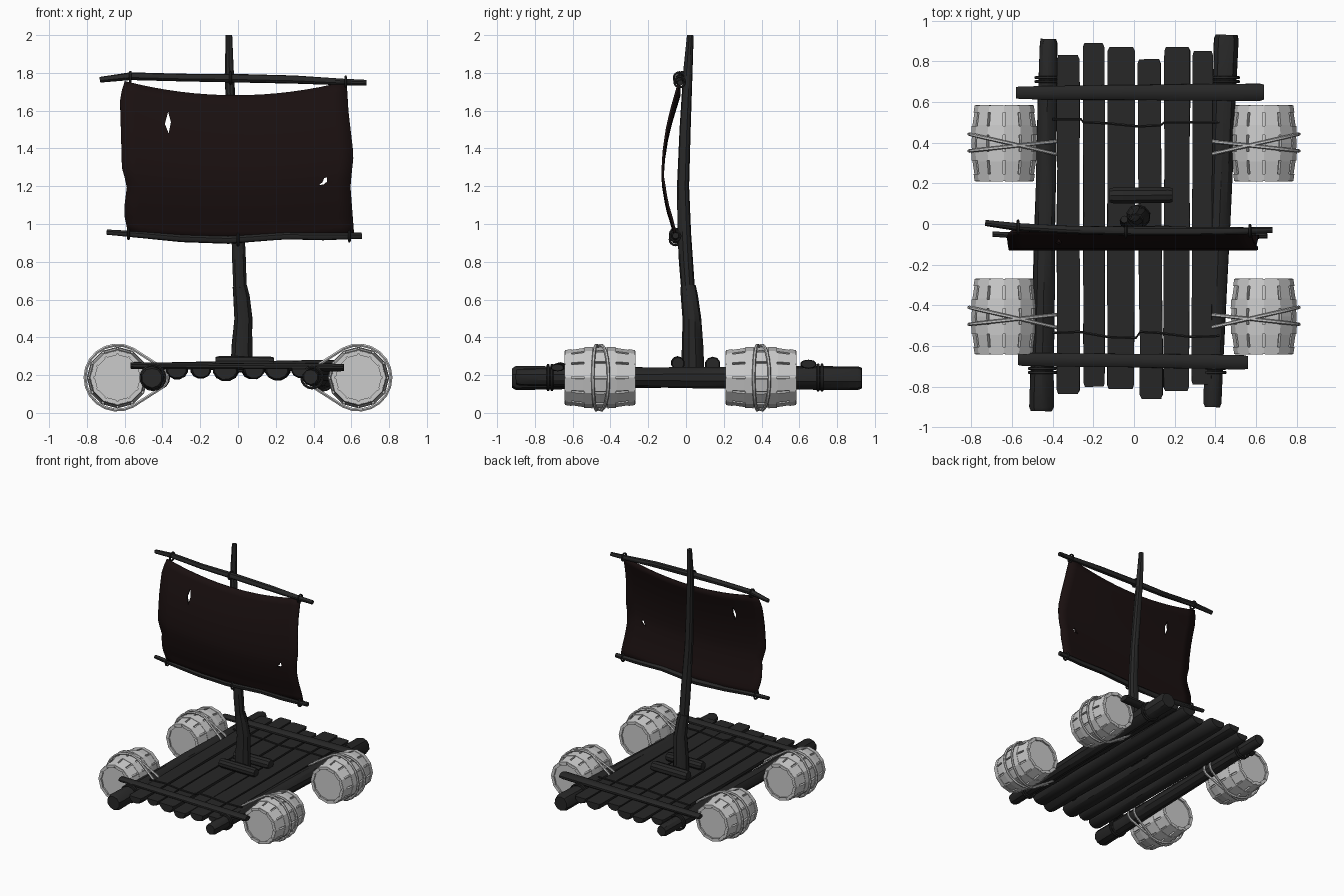
import bpy, bmesh, random
from math import sin, cos, pi, radians
from mathutils import Vector

if "Cube" in bpy.data.objects:
    bpy.data.objects.remove(bpy.data.objects["Cube"])

random.seed(4)
X, Y, Z = Vector((1, 0, 0)), Vector((0, 1, 0)), Vector((0, 0, 1))


def material(name, col):
    m = bpy.data.materials.new(name)
    m.diffuse_color = (*col, 1)
    m.use_nodes = True
    m.node_tree.nodes["Principled BSDF"].inputs["Base Color"].default_value = m.diffuse_color
    return m


WOOD = material("dark_wood", (0.02, 0.02, 0.02))
CLOTH = material("sail_cloth", (0.010, 0.005, 0.005))


def finish(name, bm, mat=None, smooth=True):
    bmesh.ops.recalc_face_normals(bm, faces=bm.faces[:])
    me = bpy.data.meshes.new(name)
    bm.to_mesh(me)
    bm.free()
    ob = bpy.data.objects.new(name, me)
    bpy.context.collection.objects.link(ob)
    if mat:
        me.materials.append(mat)
    if smooth:
        bpy.ops.object.select_all(action='DESELECT')
        ob.select_set(True)
        bpy.context.view_layer.objects.active = ob
        bpy.ops.object.shade_smooth_by_angle(angle=radians(32))
    return ob


def loft(bm, rings, closed=False):
    vs = [[bm.verts.new(p) for p in r] for r in rings]
    n = len(vs[0])
    for a, b in zip(vs, vs[1:] + (vs[:1] if closed else [])):
        for i in range(n):
            bm.faces.new((a[i], a[(i + 1) % n], b[(i + 1) % n], b[i]))
    if not closed:
        bm.faces.new(vs[0])
        bm.faces.new(vs[-1])


def tube(name, pts, radii, n=10, mat=WOOD, up=Z, squash=1, flat=9, wob=0.0, closed=False):
    pts = [Vector(p) for p in pts]
    if not isinstance(radii, (list, tuple)):
        radii = [radii] * len(pts)
    rings, m = [], len(pts)
    for i, (p, r) in enumerate(zip(pts, radii)):
        a = pts[i - 1] if (i or closed) else p
        b = pts[(i + 1) % m] if (i < m - 1 or closed) else p
        t = (b - a).normalized()
        side = t.cross(up).normalized()
        top = side.cross(t)
        ring = []
        for k in range(n):
            q = r * (1 + random.uniform(-wob, wob))
            w = 2 * pi * (k + 0.5) / n
            ring.append(p + side * q * cos(w) + top * min(q * sin(w) * squash, flat * r))
        rings.append(ring)
    bm = bmesh.new()
    loft(bm, rings, closed)
    return finish(name, bm, mat)


def interp(tab, v):
    for (a, p), (b, q) in zip(tab, tab[1:]):
        if v <= b:
            return p + (q - p) * (v - a) / (b - a)
    return tab[-1][1]


def log(name, a, b, ra, rb, steps=6, **kw):
    """Slightly uneven log with worn ends."""
    a, b = Vector(a), Vector(b)
    e = 0.02 / (b - a).length
    ts = [0, e] + [i / steps for i in range(1, steps)] + [1 - e, 1]
    rs = [(ra + (rb - ra) * t) * (0.86 if t in (0, 1) else 1) for t in ts]
    return tube(name, [a.lerp(b, t) for t in ts], rs, **kw)


def ring(name, c, r, axis, thick=0.008):
    u, v = (X, Z) if axis == Y else (Y, Z)
    pts = [Vector(c) + u * r * cos(k * pi / 8) + v * r * sin(k * pi / 8) for k in range(16)]
    tube(name, pts, thick, n=6, up=axis, closed=True)


# deck planks: split logs, flat side up (x back, x front, half width, y front, y back)
for i, (xb, xf, w, yf, yb) in enumerate([
        (-.323, -.323, .058, -.835, .83), (-.198, -.195, .054, -.80, .89),
        (-.062, -.066, .069, -.81, .87), (.075, .085, .058, -.86, .81),
        (.213, .207, .065, -.82, .87), (.338, .332, .051, -.79, .85)]):
    log(f"deck_plank_{i+1}", (xf, yf, .23), (xb, yb, .23), w, w, n=12, flat=0.08, squash=0.9, wob=0.04)

# side logs and cross beams
log("side_log_left", (-.455, -.92, .185), (-.42, .91, .19), .062, .045, wob=.05)
log("side_log_right", (.385, -.90, .19), (.455, .93, .185), .045, .064, wob=.05)
log("front_beam", (-.57, -.665, .25), (.56, -.68, .24), .033, .037, squash=.55, wob=.05)
log("back_beam", (-.58, .645, .247), (.64, .648, .258), .033, .045, squash=.55, wob=.05)

# lashings on the side logs and across the deck
for s, x, y, r in [("lf", -.45, -.71, .065), ("lb", -.424, .70, .058),
                   ("rf", .392, -.71, .056), ("rb", .446, .70, .068)]:
    for k in (0, .02):
        ring(f"log_lashing_{s}", (x, y + k * (1 if y > 0 else -1), .187), r, Y)
tube("deck_rope_back", [(-.4, .515, .24), (-.26, .515, .243), (-.25, .5, .243), (-.13, .495, .243),
                        (.02, .48, .243), (.13, .485, .243), (.15, .5, .243), (.42, .5, .243)], .007, n=6)
tube("deck_rope_front", [(-.4, -.535, .24), (-.27, -.53, .243), (-.13, -.555, .243), (.01, -.56, .243),
                         (.03, -.53, .243), (.12, -.535, .243), (.28, -.555, .243), (.42, -.55, .243)], .007, n=6)

# mast in two overlapping lengths, with footing blocks
tube("mast_lower", [(.02, .035, .22), (.02, .033, .35), (.028, .03, .5), (.018, .018, .62), (.01, .012, .67)],
     [.062, .057, .05, .045, .04], up=Y, wob=.04)
tube("mast_upper", [(.012, .014, .6), (.006, 0, .8), (0, -.008, .95), (-.015, -.015, 1.2), (-.032, -.005, 1.5),
                    (-.046, .01, 1.8), (-.048, .023, 2)], [.036, .038, .036, .032, .03, .025, .018], up=Y, wob=.03)
log("mast_block_front", (-.12, -.045, .265), (.19, -.042, .262), .036, .036, steps=3)
log("mast_block_back", (-.12, .14, .255), (.19, .142, .257), .041, .041, steps=3)

# yards
tube("upper_yard", [(-.73, .005, 1.764), (-.57, -.015, 1.782), (-.3, -.03, 1.775), (0, -.035, 1.772),
                    (.3, -.035, 1.765), (.55, -.033, 1.752), (.68, -.03, 1.748)],
     [.015, .02, .021, .023, .022, .018, .015], up=Z, wob=.06)
tube("lower_yard", [(-.695, -.05, .957), (-.5, -.06, .943), (-.3, -.06, .925), (-.05, -.055, .917),
                    (.25, -.06, .938), (.45, -.06, .935), (.655, -.055, .938)],
     [.014, .018, .02, .022, .02, .02, .017], up=Z, wob=.06)
for i, (x, y, z, r) in enumerate([(-.57, -.015, 1.775, .03), (.57, -.033, 1.752, .028), (-.04, -.034, 1.773, .03),
                                  (-.58, -.057, .948, .027), (.59, -.057, .936, .027), (0, -.056, .918, .03)]):
    ring(f"yard_tie_{i+1}", (x, y, z), r, X, .007)

# sail: ragged bellied cloth
left = [(0, -.6), (.1, -.625), (.4, -.618), (.56, -.615), (.68, -.588), (.85, -.605), (1, -.58)]
right = [(0, .575), (.2, .585), (.48, .612), (.68, .595), (1, .615)]
belly = [(0, -.035), (.17, -.075), (.3, -.1), (.45, -.118), (.6, -.125), (.79, -.1), (.92, -.068), (1, -.058)]
bm = bmesh.new()
NU, NV = 16, 16
g = []
for j in range(NV + 1):
    v = j / NV
    row = []
    for i in range(NU + 1):
        u = i / NU
        sag = 1 - (2 * u - 1) ** 2
        zt, zb = 1.755 - .075 * sag, .942 - .028 * sag
        xl, xr = interp(left, v), interp(right, v)
        row.append(bm.verts.new((xl + (xr - xl) * u, interp(belly, v), zt + (zb - zt) * v)))
    g.append(row)
for j in range(NV):
    for i in range(NU):
        bm.faces.new((g[j][i], g[j + 1][i], g[j + 1][i + 1], g[j][i + 1]))
sail = finish("sail", bm, CLOTH)
mod = sail.modifiers.new("thickness", 'SOLIDIFY')
mod.thickness, mod.offset = .012, 0

# torn holes in the sail
bm = bmesh.new()
for hole in ([(-.37, 1.595), (-.355, 1.54), (-.367, 1.48), (-.387, 1.53)],
             [(.47, 1.247), (.472, 1.225), (.455, 1.21), (.428, 1.205), (.448, 1.222), (.455, 1.242)]):
    loft(bm, [[(x, y, z) for x, z in hole] for y in (-.3, .1)])
cutter = finish("sail_hole_cutter", bm, smooth=False)
cutter.hide_render = True
cutter.display_type = 'WIRE'
mod = sail.modifiers.new("holes", 'BOOLEAN')
mod.operation, mod.object, mod.solver = 'DIFFERENCE', cutter, 'EXACT'

# barrels lying along y: recessed core, separate staves, hoops
PROFILE = [(-.187, .141), (-.09, .156), (0, .161), (.09, .156), (.187, .141)]


def shell(bm, c, ys, grow, thick, a0, a1):
    rings = []
    for y in ys:
        r = interp(PROFILE, y) + grow
        rings.append([c + Vector((q * cos(a), y, q * sin(a)))
                      for q, a in ((r, a0), (r, a1), (r - thick, a1), (r - thick, a0))])
    loft(bm, rings)


def barrel(name, s, yc):
    c = Vector((s * .638, yc, .187))
    bm = bmesh.new()
    step, gap = pi / 6, radians(2.4)
    for k in range(12):
        a = k * step
        shell(bm, c, [p[0] for p in PROFILE], 0, .022, a + gap, a + step - gap)
        for y0, y1 in ((-.185, -.15), (-.085, -.04), (.04, .085), (.15, .185)):
            shell(bm, c, (y0, y1), .004, .02, a, a + step)
    loft(bm, [[c + Vector((r * cos(k * step), y, r * sin(k * step))) for k in range(12)]
              for y, r in ((-.172, .128), (-.09, .14), (0, .145), (.09, .14), (.172, .128))])
    finish(name, bm, smooth=False)
    # two crossed ropes looping round barrel and side log
    for outer, inner in ((.045, -.055), (-.038, .01)):
        pts = []
        for cx, r, a0, a1, n in ((.638, .172, -62, 62, 14), (.435, .062, 118, 242, 6)):
            # outward side is the barrel arc, inward side the log arc
            lo, hi = (-118, 118) if cx > .5 else (125, 235)
            for k in range(n + 1):
                a = radians(lo + (hi - lo) * k / n)
                x, z = cx + r * cos(a), .187 + r * sin(a)
                pts.append((s * x, yc + inner + (outer - inner) * (x - .375) / .435, z))
        tube(f"{name}_rope", pts, .009, n=6, mat=None, up=Y, closed=True)


for s, side in ((-1, "left"), (1, "right")):
    for yc, end in ((-.455, "front"), (.397, "back")):
        barrel(f"barrel_{end}_{side}", s, yc)
